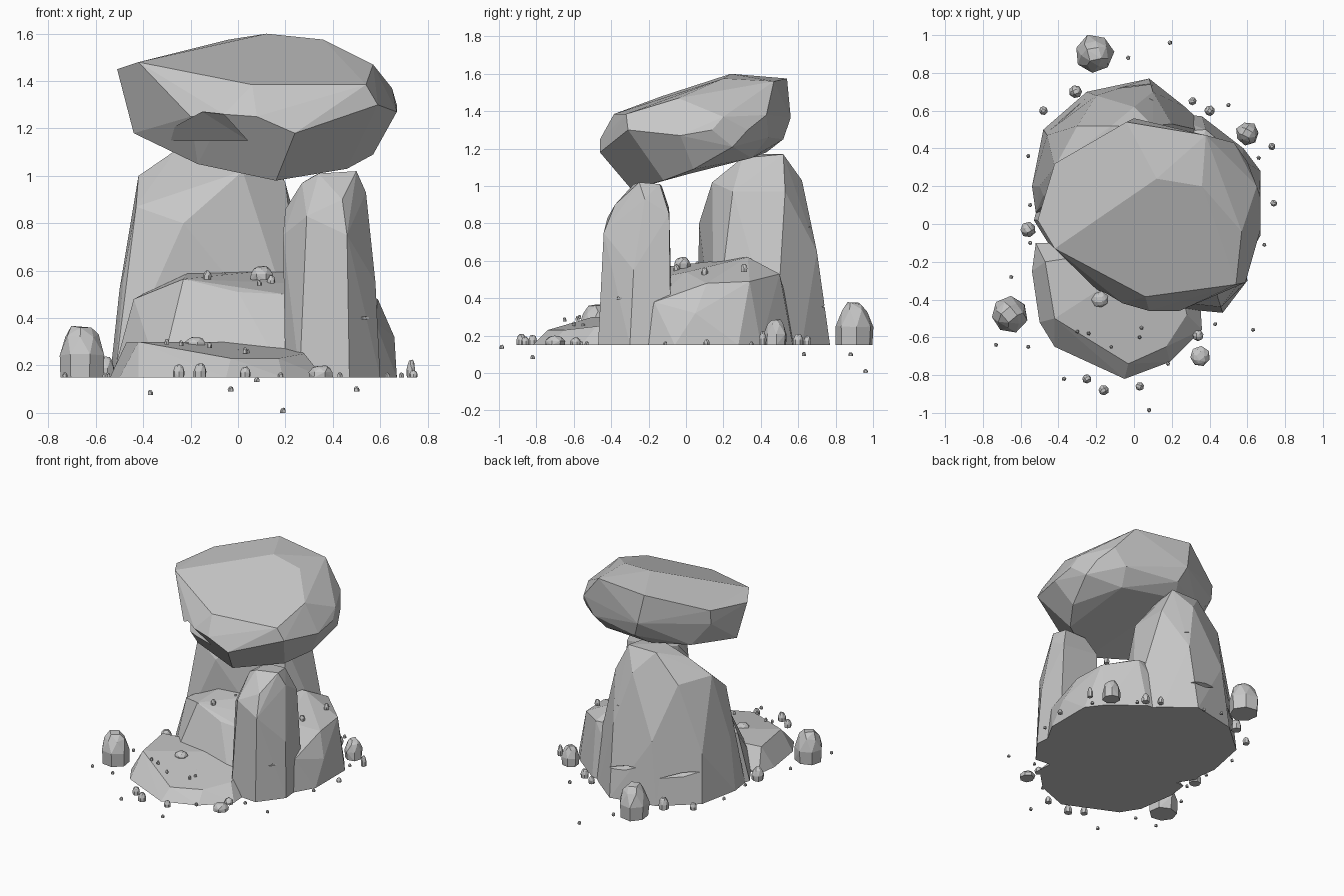
import bpy, bmesh, math, random
from mathutils import Vector

random.seed(4)
GROUND = 0.15

if "Cube" in bpy.data.objects:
    bpy.data.objects.remove(bpy.data.objects["Cube"], do_unlink=True)

stone = bpy.data.materials.new("grey_stone")
stone.use_nodes = True
grey = (0.57, 0.57, 0.57, 1)
stone.diffuse_color = grey
shader = next(n for n in stone.node_tree.nodes if n.type == 'BSDF_PRINCIPLED')
shader.inputs["Base Color"].default_value = grey
shader.inputs["Roughness"].default_value = 0.9


def hull(name, points, merge=3):
    """Chiselled rock: the convex hull of a few corner points."""
    bm = bmesh.new()
    for p in points:
        bm.verts.new(p)
    bmesh.ops.convex_hull(bm, input=bm.verts)
    loose = [v for v in bm.verts if not v.link_faces]
    bmesh.ops.delete(bm, geom=loose, context='VERTS')
    bmesh.ops.dissolve_limit(bm, angle_limit=math.radians(merge),
                             verts=bm.verts, edges=bm.edges)
    bmesh.ops.recalc_face_normals(bm, faces=bm.faces)
    mesh = bpy.data.meshes.new(name)
    bm.to_mesh(mesh)
    bm.free()
    mesh.materials.append(stone)
    obj = bpy.data.objects.new(name, mesh)
    bpy.context.scene.collection.objects.link(obj)
    return obj


def on_ground(outline):
    return [(x, y, GROUND) for x, y in outline]


def carve(rock, cutter):
    """Cut one shape out of a rock and discard the cutter."""
    cutter.hide_render = True
    mod = rock.modifiers.new("carve", 'BOOLEAN')
    mod.operation = 'DIFFERENCE'
    mod.solver = 'EXACT'
    mod.object = cutter
    graph = bpy.context.evaluated_depsgraph_get()
    mesh = bpy.data.meshes.new_from_object(rock.evaluated_get(graph))
    rock.modifiers.clear()
    rock.data = mesh
    bpy.data.objects.remove(cutter, do_unlink=True)


def crack(rock, centre, along, depth=0.06, height=0.02):
    """Thin lens-shaped split, running along one direction of the rock face."""
    c, a = Vector(centre), Vector(along)
    inward = Vector((-a.y, a.x, 0)).normalized() * depth
    up = Vector((0, 0, height))
    carve(rock, hull("crack_cutter", [c + a, c - a, c + up - inward, c - up - inward,
                                      c + inward, c + up, c - up], 0))


def pebble(name, x, y, z, radius, height, sides=7):
    """Upright stone with a flat foot and a faceted dome."""
    points = []
    turn = random.uniform(0, math.tau)
    for k, (level, width) in enumerate(((0, .95), (.45, .98), (.83, .7), (1, .42))):
        count = sides if k < 3 else 4
        for i in range(count):
            angle = turn + math.tau * (i + (k == 2) / 2) / count
            r = radius * width * random.uniform(.93, 1.05)
            points.append((x + r * math.cos(angle), y + r * math.sin(angle),
                           z + height * level * (random.uniform(.92, 1) if 0 < k else 1)))
    return hull(name, points, 8)


# Tilted capstone: top facets, waist, underside
capstone = hull("capstone", [
    (-.51, .02, 1.45), (-.42, -.13, 1.48), (-.42, .32, 1.48), (-.04, .54, 1.575),
    (.12, .24, 1.6), (.36, .2, 1.575), (.38, .47, 1.56), (.57, -.04, 1.47),
    (.06, -.385, 1.385), (.54, -.32, 1.385),
    (.67, .14, 1.3), (.65, .2, 1.37), (.67, -.03, 1.27), (.63, .25, 1.21), (.59, -.31, 1.3),
    (.6, .33, 1.3), (.53, .43, 1.38),
    (-.06, -.42, 1.26), (.08, -.46, 1.25), (.24, -.46, 1.18), (-.2, -.345, 1.25),
    (0, .56, 1.365), (-.42, .31, 1.38), (.05, .52, 1.25), (.44, .44, 1.26),
    (.16, -.29, .98), (.46, -.12, 1.03), (.57, .04, 1.09), (-.17, -.22, 1.05),
    (-.44, .04, 1.18), (-.28, .34, 1.2), (0, .43, 1.18), (.4, .35, 1.15)])
carve(capstone, hull("notch_cutter", [
    (-.37, -.1, 1.15), (.04, -.33, 1.15), (-.15, -.35, 1.27), (-.06, -.4, 1.26),
    (-.37, -.7, 1.15), (.04, -.7, 1.15), (-.1, -.7, 1.27)], 0))

# Tall rear pillar
rear_pillar = hull("rear_pillar", on_ground([
    (-.54, .2), (-.48, .5), (-.25, .7), (.08, .77), (.27, .62), (.42, .48), (.3, .15),
    (-.52, .06)]) + [
    (-.5, .2, .52), (-.48, .15, .6), (-.43, .15, .87), (-.46, .47, .5), (-.2, .68, .6),
    (.1, .7, .65), (.27, .54, .6), (.32, .42, .5),
    (-.42, .3, 1), (-.23, .07, .8), (.02, .14, 1.02), (.2, .25, .97), (.2, .53, .97),
    (0, .62, 1.03), (-.3, .52, .98),
    (-.26, .35, 1.11), (-.1, .36, 1.17), (.08, .3, 1.15), (.1, .52, 1.17), (-.12, .52, 1.17)])
crack(rear_pillar, (-.02, .74, .38), (-.14, .01, .03))
crack(rear_pillar, (-.38, .57, .36), (-.13, -.1, .02))
crack(rear_pillar, (.1, .68, .78), (-.06, .01, .01), .03, .01)

# Slim pillar at the front left
front_pillar = hull("front_pillar", on_ground([
    (.2, -.33), (.26, -.45), (.47, -.47), (.6, -.3), (.58, -.08), (.26, -.07)]) + [
    (.19, -.3, .75), (.2, -.2, .86), (.29, -.42, .83), (.46, -.44, .75), (.44, -.38, .9),
    (.58, -.28, .55), (.54, -.22, .93), (.54, -.09, .85), (.25, -.09, .88),
    (.27, -.25, .97), (.34, -.28, 1.01), (.5, -.25, 1.02), (.48, -.14, 1.01), (.32, -.13, 1)])
crack(front_pillar, (.545, -.37, .4), (-.04, -.05, 0), .02, .006)

# Middle block behind the slim pillar
middle_block = hull("middle_block", on_ground([
    (-.53, .02), (-.33, -.3), (.2, -.38), (.58, -.22), (.67, -.06), (.67, .28), (.58, .4),
    (.36, .57), (.1, .6), (-.4, .5)]) + [
    (-.44, .03, .48), (-.23, -.14, .565), (0, -.2, .51), (.2, -.2, .5), (.38, 0, .54),
    (.58, -.17, .38), (.59, .11, .48), (.66, .05, .32), (.57, .34, .49), (.32, .33, .62),
    (-.2, .3, .61), (.38, .5, .53), (-.3, .45, .55)])

# Low slab at the front
front_slab = hull("front_slab", on_ground([
    (-.52, -.1), (-.54, -.25), (-.5, -.52), (-.42, -.65), (-.05, -.82), (.19, -.73),
    (.36, -.56), (.33, -.1)]) + [
    (-.47, -.2, .3), (-.42, -.5, .3), (-.03, -.74, .23), (.17, -.65, .23), (.28, -.48, .25),
    (.2, -.1, .3)])

# Boulders and pebbles standing around the base: x, y, radius, height
around = [(-.66, -.48, .1, .22), (-.21, .9, .105, .23), (.6, .48, .064, .14),
          (.35, -.7, .054, .05), (-.56, -.03, .042, .09), (-.31, .7, .036, .08),
          (.4, .6, .029, .06), (.31, .65, .022, .05), (-.48, .6, .024, .05),
          (-.25, -.82, .025, .055), (-.16, -.88, .028, .06), (.03, -.86, .024, .045),
          (.34, -.59, .03, .04), (.73, .41, .02, .075), (.74, .11, .018, .03)]
for n, (x, y, r, h) in enumerate(around):
    pebble("boulder_%d" % n, x, y, GROUND, r, h)

# Tiny chips, level with the base
chips = [(.66, .35), (.69, -.11), (.63, -.56), (.43, -.53), (.18, -.74), (-.56, -.65),
         (-.73, -.64), (-.65, -.28), (-.55, -.1), (-.55, .1), (-.56, .36)]
for n, (x, y) in enumerate(chips):
    pebble("chip_%d" % n, x, y, GROUND, .012, .02, 5)

# Tiny chips on falling ground
for n, (x, y, z) in enumerate([(.19, .96, 0), (.5, .63, .09), (-.03, .88, .09),
                               (-.37, -.82, .075), (.08, -.985, .13)]):
    pebble("low_chip_%d" % n, x, y, z, .013, .022, 5)

# Stones resting on the slab and on the middle block
pebble("slab_stone", -.18, -.4, .28, .045, .04)
for n, (x, y) in enumerate([(-.3, -.57), (-.24, -.58), (0, -.48), (.04, -.55), (.03, -.6),
                            (-.12, -.65), (.19, -.51), (-.36, -.37)]):
    pebble("slab_chip_%d" % n, x, y, .262 - .12 * (x + .1) - .1 * (y + .55), .011, .024, 5)
pebble("block_stone", .1, -.02, .56, .048, .06)
for n, (x, y, r) in enumerate([(-.13, -.1, .018), (-.06, .06, .011), (-.03, .13, .011),
                               (.14, -.05, .018), (.45, .1, .018), (.5, .31, .02),
                               (.09, -.14, .011)]):
    pebble("block_chip_%d" % n, x, y, .56 + .1 * (y - x), r, r * 2.2, 6)
